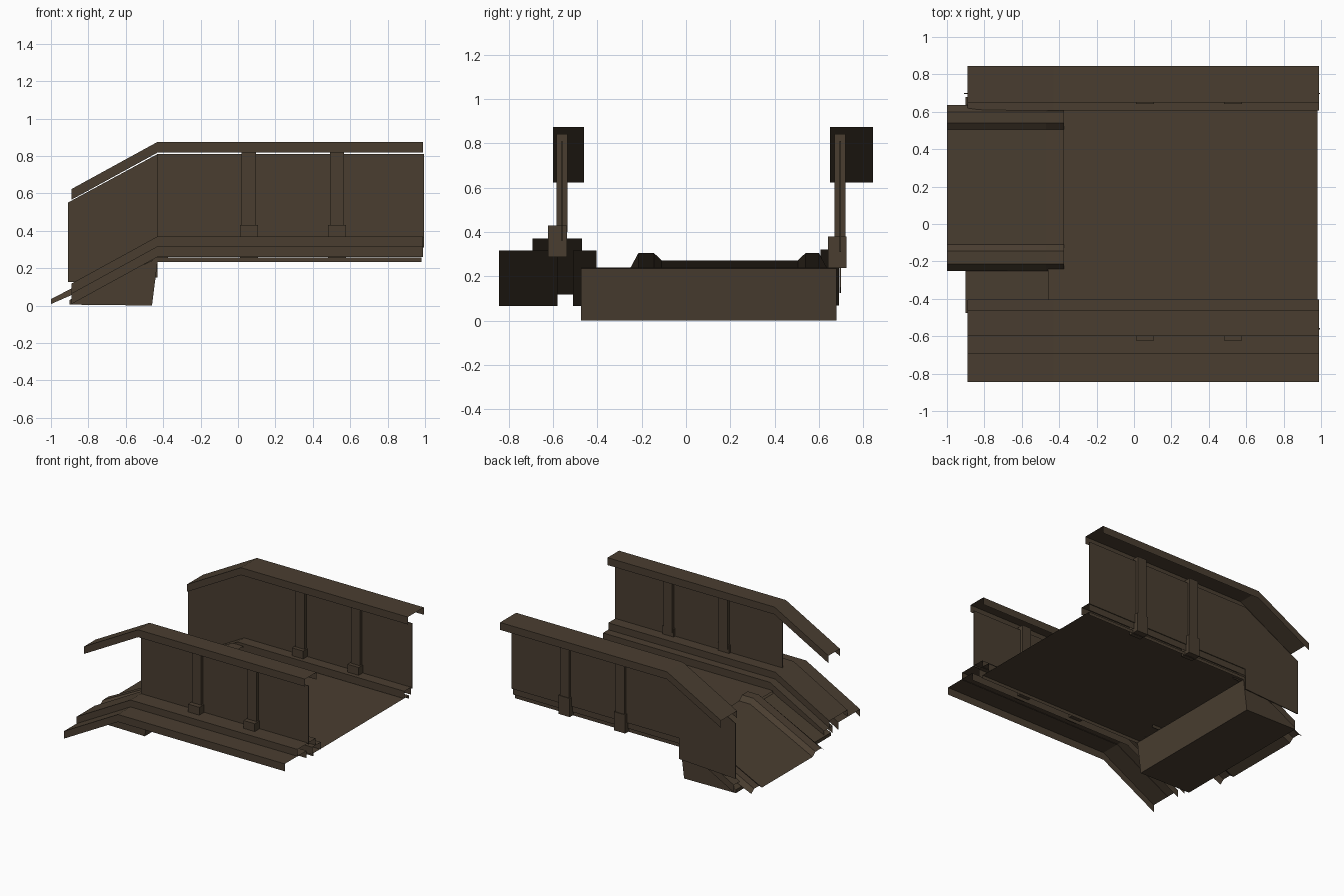
import bpy

if "Cube" in bpy.data.objects:
    bpy.data.objects.remove(bpy.data.objects["Cube"])

mat = bpy.data.materials.new("dark brown metal")
mat.diffuse_color = (0.068, 0.048, 0.030, 1)
mat.use_nodes = True
mat.node_tree.nodes["Principled BSDF"].inputs["Base Color"].default_value = mat.diffuse_color


def make(name, verts, faces):
    me = bpy.data.meshes.new(name)
    me.from_pydata(verts, [], faces)
    me.materials.append(mat)
    ob = bpy.data.objects.new(name, me)
    bpy.context.collection.objects.link(ob)
    return ob


def sweep(name, section, path, floor=0.0):
    """Open sheet: (y, z) section carried along (x, z offset) stations."""
    n = len(section)
    verts = [(x, y, max(floor, z + dz)) for x, dz in path for y, z in section]
    faces = [(i * n + j, (i + 1) * n + j, (i + 1) * n + j + 1, i * n + j + 1)
             for i in range(len(path) - 1) for j in range(n - 1)]
    return make(name, verts, faces)


def prism(name, outline, y0, y1):
    """Closed solid: (x, z) outline, counter-clockwise from -y, between y0 and y1."""
    n = len(outline)
    verts = [(x, y, z) for y in (y0, y1) for x, z in outline]
    faces = [tuple(range(n)), tuple(range(2 * n - 1, n - 1, -1))]
    faces += [(i, i + n, (i + 1) % n + n, (i + 1) % n) for i in range(n)]
    return make(name, verts, faces)


def box(name, x0, x1, y0, y1, z0, z1):
    return prism(name, [(x0, z0), (x1, z0), (x1, z1), (x0, z1)], y0, y1)


def channel(y0, y1, top, drop=0.057):
    return [(y0, top - drop), (y0, top), (y1, top), (y1, top - drop)]


# Bent channels: handrails and stepped kerbs
BENT = [(-0.89, -0.252), (-0.43, 0), (0.99, 0)]
for name, y0, y1, top in (
        ("front_handrail", -0.60, -0.46, 0.875),
        ("back_handrail", 0.65, 0.845, 0.875),
        ("front_outer_kerb", -0.845, -0.58, 0.317),
        ("front_upper_kerb", -0.692, -0.47, 0.37),
        ("front_inner_kerb", -0.51, -0.405, 0.317),
        ("back_kerb", 0.608, 0.69, 0.32)):
    sweep(name, channel(y0, y1, top), BENT)

# Side walls (thin plates); only the back one follows the ramp
box("front_wall", -0.43, 0.995, -0.563, -0.557, 0.36, 0.81)
box("back_wall", -0.43, 0.995, 0.694, 0.70, 0.31, 0.81)
prism("back_ramp_wall", [(-0.91, 0.125), (-0.43, 0.15), (-0.43, 0.81), (-0.91, 0.55)],
      0.694, 0.70)

# Posts with square feet
for x in (0.058, 0.53):
    for side, y, top in (("front", -0.56, 0.43), ("back", 0.695, 0.38)):
        box(side + "_post", x - 0.038, x + 0.038, y - 0.025, y + 0.025, top - 0.03, 0.842)
        c = y - 0.02 if side == "front" else y - 0.012
        box(side + "_post_foot", x - 0.048, x + 0.048, c - 0.042, c + 0.042, top - 0.143, top)

# Deck and the block under the ramp
sweep("deck", channel(-0.48, 0.68, 0.258, 0.025), [(-0.46, 0), (0.98, 0)])
prism("ramp_block", [(-0.90, 0.005), (-0.46, 0.0), (-0.43, 0.235), (-0.46, 0.24), (-0.90, 0.03)],
      -0.475, 0.68)

# Ramp with raised edges
sweep("ramp", [(-0.25, 0.24), (-0.215, 0.305), (-0.145, 0.305), (-0.11, 0.272),
               (0.505, 0.272), (0.54, 0.305), (0.60, 0.305), (0.635, 0.24)],
      [(-1.0, -0.27), (-0.47, 0), (-0.375, 0)], floor=0.008)
